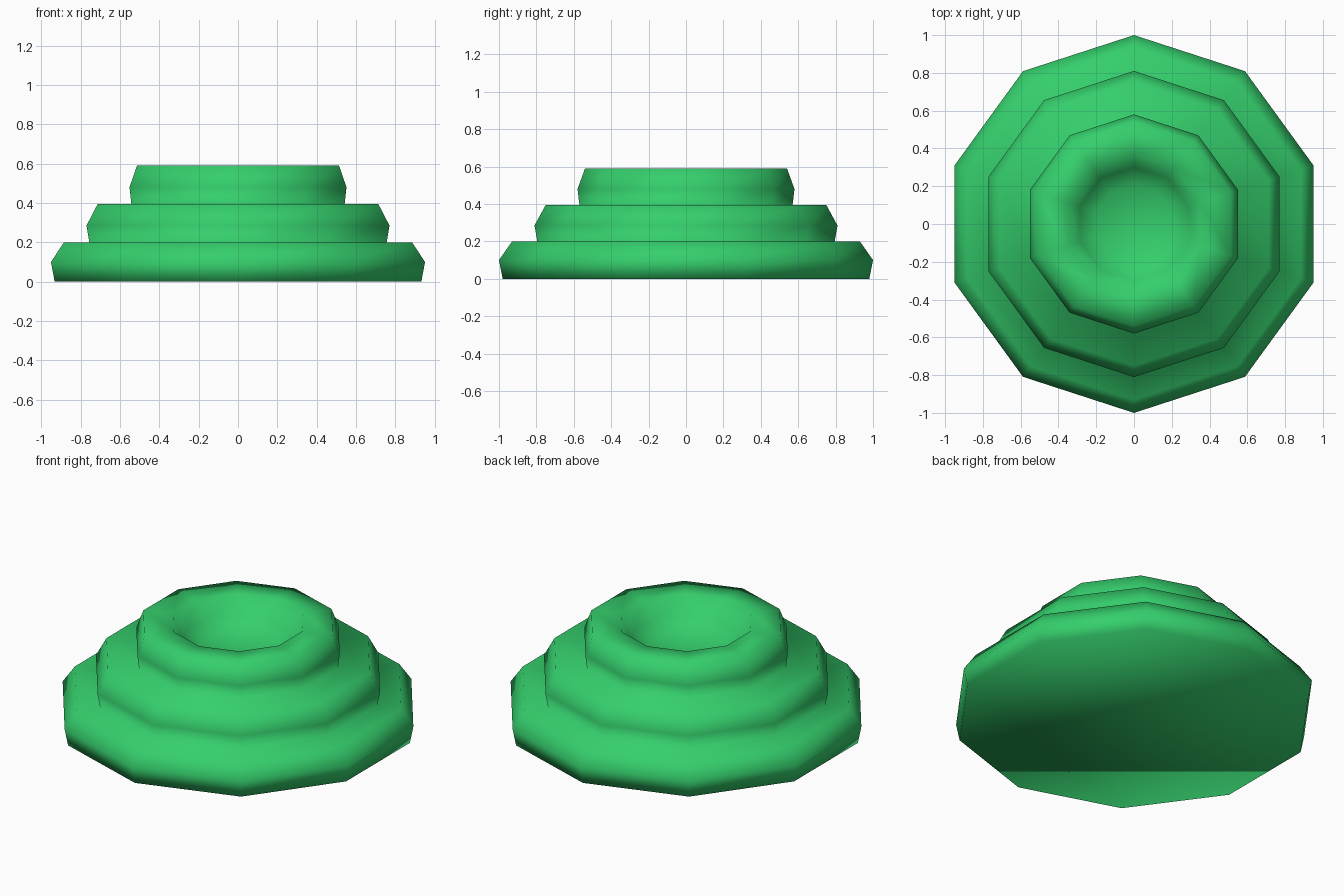
import bpy, bmesh, math

if "Cube" in bpy.data.objects:
    bpy.data.objects.remove(bpy.data.objects["Cube"])

SIDES = 10
# (radius, height) from the base, over the three tiers, into the bowl
PROFILE = [(0.98, 0.0), (1.0, 0.10), (0.93, 0.20),
           (0.795, 0.20), (0.81, 0.285), (0.75, 0.395),
           (0.57, 0.395), (0.58, 0.48), (0.54, 0.59),
           (0.37, 0.59), (0.30, 0.49), (0.21, 0.43)]
BOWL_FLOOR = 0.42

bm = bmesh.new()

# Rings of the turned body, one corner facing the front
rings = []
for r, z in PROFILE:
    rings.append([bm.verts.new((r * math.sin(2 * math.pi * i / SIDES),
                                -r * math.cos(2 * math.pi * i / SIDES), z))
                  for i in range(SIDES)])
for a, b in zip(rings, rings[1:]):
    for i in range(SIDES):
        j = (i + 1) % SIDES
        bm.faces.new((a[i], a[j], b[j], b[i]))

# Underside and bowl floor
bm.faces.new(rings[0][::-1])
centre = bm.verts.new((0, 0, BOWL_FLOOR))
for i in range(SIDES):
    bm.faces.new((rings[-1][i], rings[-1][(i + 1) % SIDES], centre))

for f in bm.faces:
    f.smooth = True
bmesh.ops.recalc_face_normals(bm, faces=bm.faces)

mesh = bpy.data.meshes.new("tiered_base")
bm.to_mesh(mesh)
bm.free()
body = bpy.data.objects.new("tiered_base", mesh)
bpy.context.collection.objects.link(body)

green = bpy.data.materials.new("green")
green.diffuse_color = (0.035, 0.62, 0.15, 1)
green.use_nodes = True
green.node_tree.nodes["Principled BSDF"].inputs["Base Color"].default_value = green.diffuse_color
mesh.materials.append(green)
